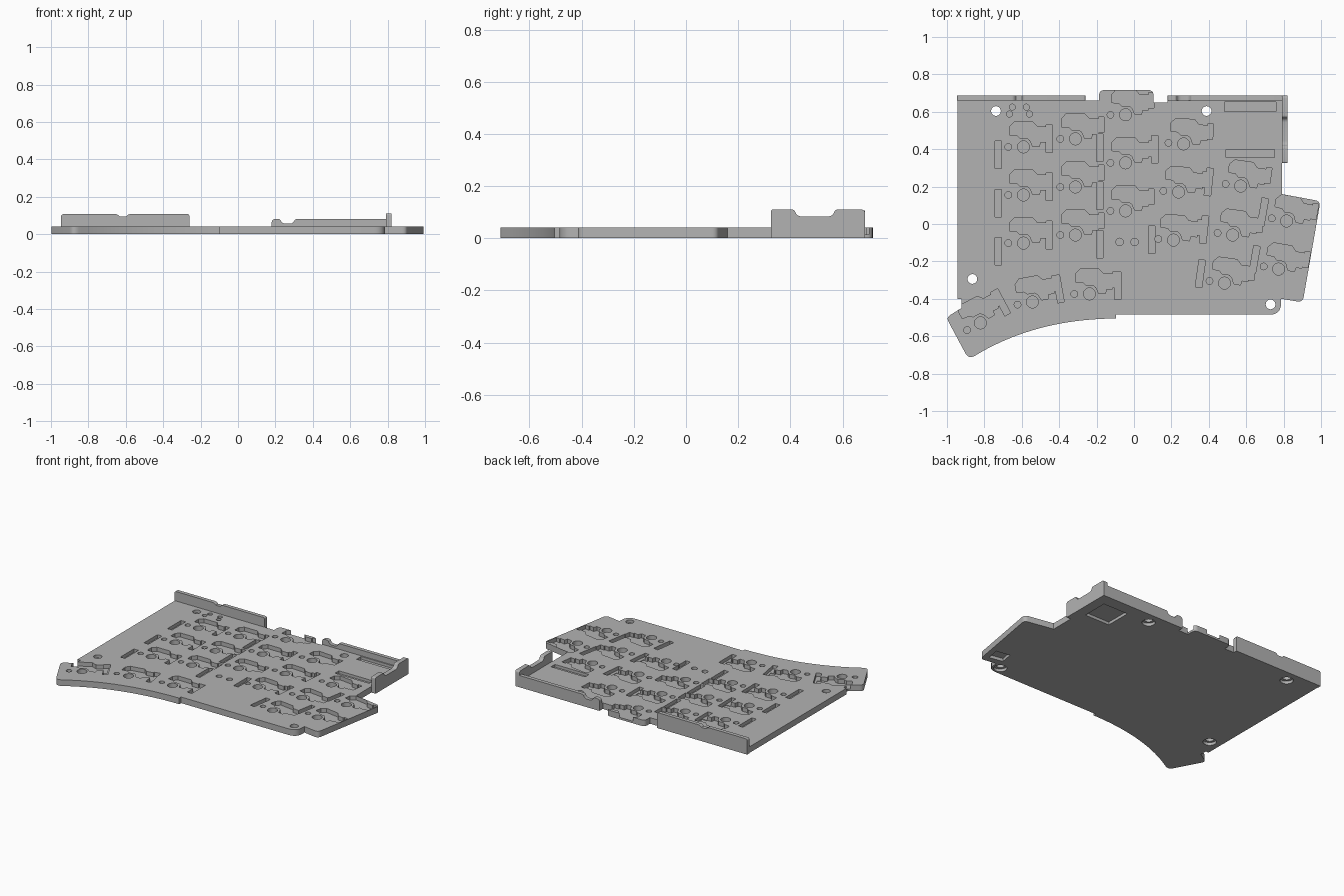
import bpy, bmesh, math
from mathutils import Vector, Matrix

if "Cube" in bpy.data.objects:
    bpy.data.objects.remove(bpy.data.objects["Cube"])

T = 0.042  # plate thickness
grey = bpy.data.materials.new("mid_grey")
grey.diffuse_color = (0.45, 0.45, 0.45, 1)
grey.use_nodes = True
grey.node_tree.nodes["Principled BSDF"].inputs["Base Color"].default_value = grey.diffuse_color


def rounded(pts, steps=6):
    """Polygon from (x, y, radius) points, corners softened with small arcs."""
    out = []
    for i, (x, y, r) in enumerate(pts):
        p = Vector((x, y))
        if r == 0:
            out.append(p)
            continue
        a = p + (Vector(pts[i - 1][:2]) - p).normalized() * r
        b = p + (Vector(pts[(i + 1) % len(pts)][:2]) - p).normalized() * r
        for k in range(steps + 1):
            t = k / steps
            out.append(a * (1 - t) ** 2 + p * (2 * t * (1 - t)) + b * t * t)
    return out


def add_prism(bm, pts, lo, hi, place=lambda u, v, w: (u, v, w)):
    """Extrude a flat outline between two levels."""
    bottom = [bm.verts.new(place(p[0], p[1], lo)) for p in pts]
    top = [bm.verts.new(place(p[0], p[1], hi)) for p in pts]
    n = len(pts)
    bm.faces.new(bottom[::-1])
    bm.faces.new(top)
    for i in range(n):
        j = (i + 1) % n
        bm.faces.new((bottom[i], bottom[j], top[j], top[i]))


def make(name, bm):
    bmesh.ops.recalc_face_normals(bm, faces=bm.faces)
    me = bpy.data.meshes.new(name)
    bm.to_mesh(me)
    bm.free()
    me.materials.append(grey)
    ob = bpy.data.objects.new(name, me)
    bpy.context.collection.objects.link(ob)
    return ob


def circle(x, y, r, n=20):
    return [(x + r * math.cos(2 * math.pi * i / n),
             y + r * math.sin(2 * math.pi * i / n)) for i in range(n)]


def box(x, y, w, h, deg=0):
    m = Matrix.Rotation(math.radians(deg), 2)
    return [Vector((x, y)) + m @ Vector((a * w / 2, b * h / 2))
            for a, b in ((-1, -1), (1, -1), (1, 1), (-1, 1))]


# Plate outline with back tab, angled side wing and swept thumb area
a, c, b = Vector((-0.853, -0.706)), Vector((-0.53, -0.508)), Vector((-0.095, -0.505))
sweep = [a * (1 - t) ** 2 + c * (2 * t * (1 - t)) + b * t * t
         for t in [k / 20 for k in range(20, -1, -1)]]
outline = [(-0.944, 0.66, 0), (-0.187, 0.66, 0), (-0.187, 0.716, 0.03), (0.105, 0.716, 0.03),
           (0.105, 0.65, 0), (0.18, 0.65, 0), (0.18, 0.66, 0), (0.79, 0.66, 0),
           (0.79, 0.16, 0), (0.997, 0.122, 0.03), (0.902, -0.419, 0.03), (0.787, -0.4, 0),
           (0.785, -0.485, 0.06), (-0.095, -0.485, 0)]
outline += [(p.x, p.y, 0) for p in sweep]
outline += [(-0.885, -0.722, 0.035), (-1.004, -0.5, 0.025), (-0.922, -0.449, 0),
            (-0.922, -0.4, 0), (-0.944, -0.4, 0)]
bm = bmesh.new()
add_prism(bm, rounded(outline), 0, T)
plate = make("plate", bm)

# Key positions: x, y, angle, then extra slots in the key's own frame
LEFT, RIGHT, LOW = (-0.136, -0.043), (0.139, 0.043), (0.131, -0.048)
keys = []
for row in range(3):
    d = row * 0.257
    keys += [(-0.591, 0.412 - d, 0, [LEFT, RIGHT]),
             (-0.313, 0.455 - d, 0, [LOW]),
             (-0.045, 0.584 - d, 0, []),
             (0.265 - row * 0.027, 0.428 - d, -4, [])]
keys += [(0.57, 0.203, -8, []), (0.527, -0.059, -8, []), (0.484, -0.316, -8, []),
         (0.816, 0.016, -10, []), (0.773, -0.241, -10, []),
         (-0.238, -0.374, 0, [(0.15, 0.045)]), (-0.543, -0.417, 10, [(0.15, 0.045)]),
         (-0.821, -0.529, 28, [(0.15, 0.045)])]
slots = [(0.69, 0.065, -10), (0.645, -0.19, -10), (0.355, -0.265, -8), (0.4, 0.225, -6),
         (0.375, -0.03, -6), (0.11, 0.4, 0), (0.095, -0.085, 0)]
socket = [(-0.075, 0.065), (-0.075, 0.108), (-0.05, 0.134), (0.05, 0.134), (0.075, 0.107),
          (0.123, 0.107), (0.123, 0.118), (0.153, 0.118), (0.153, 0.035), (0.123, 0.035),
          (0.123, 0.026), (0.09, 0.026), (0.085, 0.002), (0.05, 0.002), (0.035, 0.035),
          (0.02, 0.047), (-0.02, 0.047), (-0.035, 0.062)]

bodies, rounds, grooves, under, screws = (bmesh.new() for _ in range(5))
UP = 0.1
for x, y, deg, extra in keys:
    m = Matrix.Rotation(math.radians(deg), 2)
    o = Vector((x, y))
    add_prism(bodies, [o + m @ Vector(p) for p in socket], 0.014, UP)
    add_prism(rounds, circle(x, y, 0.032), 0.009, UP)
    s = o + m @ Vector((-0.081, 0))
    add_prism(rounds, circle(s.x, s.y, 0.018, 16), 0.009, UP)
    for e in extra:
        p = o + m @ Vector(e)
        add_prism(grooves, box(p.x, p.y, 0.035, 0.147, deg), 0.018, UP)
for x, y, deg in slots:
    add_prism(grooves, box(x, y, 0.035, 0.147, deg), 0.018, UP)

# Controller pin grooves, reset button holes and spare peg holes
add_prism(grooves, box(0.621, 0.627, 0.275, 0.05), 0.023, UP)
add_prism(grooves, box(0.621, 0.377, 0.26, 0.043), 0.023, UP)
for x, y in ((-0.65, 0.625), (-0.666, 0.588), (-0.575, 0.625), (-0.559, 0.588)):
    add_prism(rounds, circle(x, y, 0.016, 16), 0.009, UP)
for x in (-0.077, 0.003):
    add_prism(rounds, circle(x, -0.096, 0.02, 16), 0.009, UP)

# Screw holes with wider seats underneath, and two recesses in the underside
for x, y in ((-0.738, 0.604), (0.388, 0.604), (-0.864, -0.294), (0.73, -0.43)):
    add_prism(screws, circle(x, y, 0.026, 24), -UP, UP)
    add_prism(under, circle(x, y, 0.042, 24), -UP, 0.02)
add_prism(under, box(0.655, 0.512, 0.19, 0.18), -UP, 0.02)
add_prism(under, box(0.83, -0.318, 0.1, 0.09, -10), -UP, 0.021)

# Cut everything out of the plate
cutters = [make(n, b) for n, b in (("socket_cutter", bodies), ("peg_cutter", rounds),
           ("slot_cutter", grooves), ("underside_cutter", under), ("screw_cutter", screws))]
for cut in cutters:
    cut.hide_render = True
    mod = plate.modifiers.new(cut.name, 'BOOLEAN')
    mod.object, mod.operation, mod.solver = cut, 'DIFFERENCE', 'EXACT'
graph = bpy.context.evaluated_depsgraph_get()
plate_mesh = bpy.data.meshes.new_from_object(plate.evaluated_get(graph))
plate.modifiers.clear()
plate.data = plate_mesh
for cut in cutters:
    bpy.data.objects.remove(cut)


def along_y(u, v, w):
    return (u, w, v)


def along_x(u, v, w):
    return (w, u, v)


# Back left wall with button notch
bm = bmesh.new()
add_prism(bm, rounded([(-0.947, 0, 0), (-0.26, 0, 0), (-0.26, 0.107, 0.012), (-0.585, 0.107, 0.01),
                       (-0.598, 0.094, 0), (-0.632, 0.094, 0), (-0.645, 0.107, 0.01),
                       (-0.947, 0.107, 0.015)]), 0.66, 0.686, along_y)
walls = [make("back_left_wall", bm)]

# Back right wall with round cable notch
bm = bmesh.new()
add_prism(bm, rounded([(0.18, 0, 0), (0.79, 0, 0), (0.79, 0.081, 0), (0.305, 0.081, 0.01),
                       (0.295, 0.056, 0.02), (0.235, 0.056, 0.02), (0.225, 0.081, 0.01),
                       (0.18, 0.081, 0.02)]), 0.66, 0.686, along_y)
walls.append(make("back_right_wall", bm))

# Side wall with connector notch
bm = bmesh.new()
add_prism(bm, rounded([(0.325, 0, 0), (0.686, 0, 0), (0.686, 0.11, 0.015), (0.572, 0.11, 0.01),
                       (0.562, 0.083, 0.02), (0.425, 0.083, 0.02), (0.415, 0.11, 0.01),
                       (0.325, 0.11, 0.01)]), 0.79, 0.822, along_x)
walls.append(make("side_wall", bm))

# Smooth the round edges, keep the corners sharp
for ob in [plate] + walls:
    bpy.context.view_layer.objects.active = ob
    ob.select_set(True)
bpy.ops.object.shade_smooth_by_angle(angle=math.radians(30))
